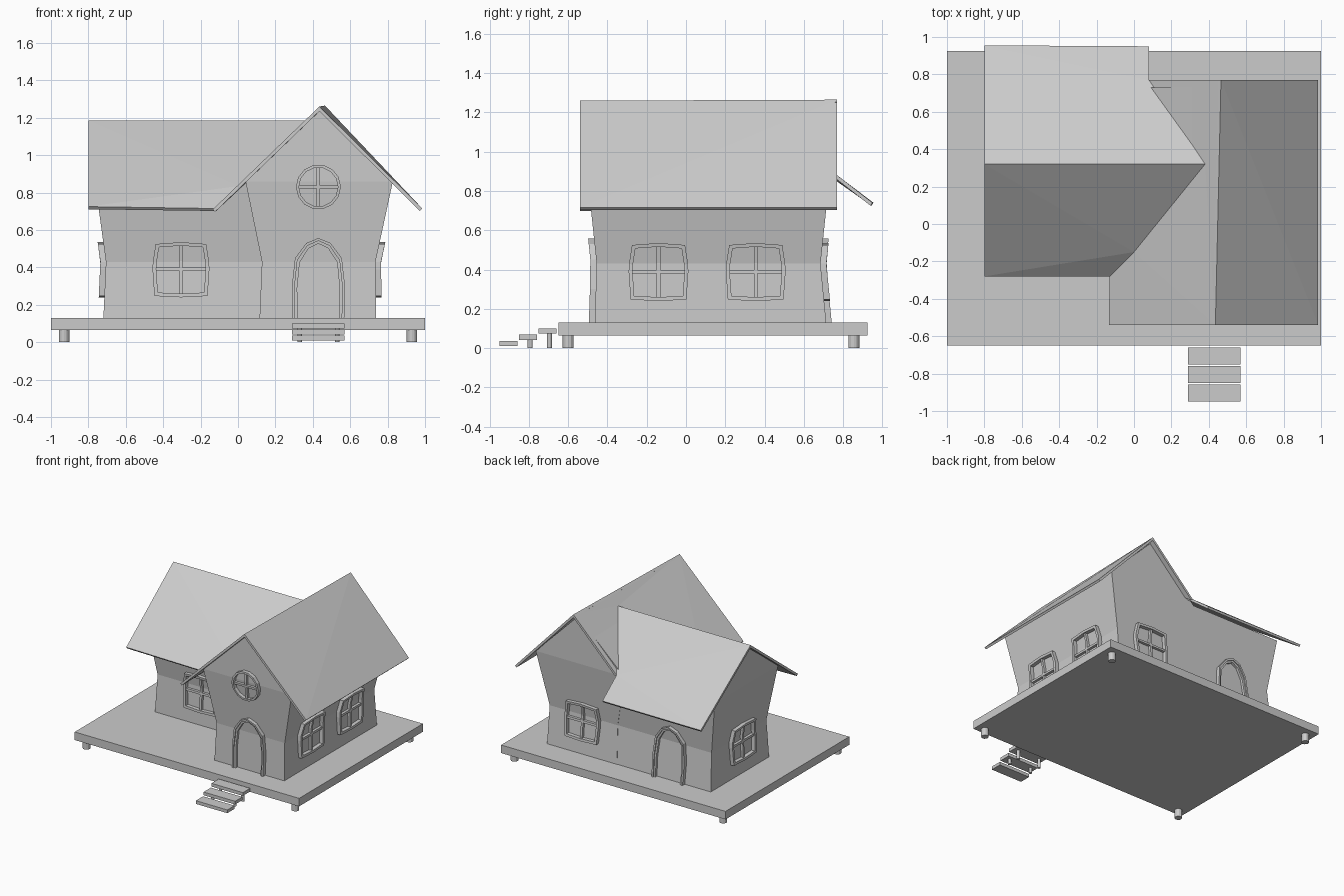
import bpy, bmesh, math
from mathutils import Vector

if "Cube" in bpy.data.objects:
    bpy.data.objects.remove(bpy.data.objects["Cube"], do_unlink=True)

grey = bpy.data.materials.new("plain_grey")
grey.use_nodes = True
COLOUR = (0.6, 0.6, 0.6, 1)
grey.diffuse_color = COLOUR
grey.node_tree.nodes["Principled BSDF"].inputs["Base Color"].default_value = COLOUR


def finish(name, bm):
    bmesh.ops.recalc_face_normals(bm, faces=bm.faces)
    mesh = bpy.data.meshes.new(name)
    bm.to_mesh(mesh)
    bm.free()
    mesh.materials.append(grey)
    obj = bpy.data.objects.new(name, mesh)
    bpy.context.collection.objects.link(obj)
    return obj


def box(name, low, high):
    bm = bmesh.new()
    bmesh.ops.create_cube(bm, size=1)
    for v in bm.verts:
        v.co = [a + (c + 0.5) * (b - a) for a, b, c in zip(low, high, v.co)]
    return finish(name, bm)


def post(name, x, y, radius, top):
    bm = bmesh.new()
    bmesh.ops.create_cone(bm, cap_ends=True, segments=12, radius1=radius,
                          radius2=radius, depth=top)
    bmesh.ops.translate(bm, verts=bm.verts, vec=(x, y, top / 2))
    return finish(name, bm)


# Walls: pinched at the waist, flared at the eaves, closed by a gable
LEVELS = (0.12, 0.43, 0.86)
MAIN = dict(left=(0.115, 0.128, 0.04), right=(0.738, 0.735, 0.828),
            front=(-0.465, -0.455, -0.5), back=(0.715, 0.685, 0.73))
WING = dict(left=(-0.72, -0.706, -0.765), right=(0.3, 0.3, 0.3),
            front=(-0.03, -0.015, -0.08), back=(0.713, 0.683, 0.728))


def walls(name, plan, ridge, first):
    bm = bmesh.new()
    rings = []
    for i, z in enumerate(LEVELS):
        x0, x1, y0, y1 = [plan[k][i] for k in ("left", "right", "front", "back")]
        rings.append([bm.verts.new((x, y, z)) for x, y in
                      ((x0, y0), (x1, y0), (x1, y1), (x0, y1))])
    bm.faces.new(rings[0])
    for low, high in zip(rings, rings[1:]):
        for i in range(4):
            j = (i + 1) % 4
            bm.faces.new((low[i], low[j], high[j], high[i]))
    a, b, c, d = [rings[-1][(first + i) % 4] for i in range(4)]
    r0, r1 = [bm.verts.new(p) for p in ridge]
    for face in ((a, b, r0), (b, c, r1, r0), (c, d, r1), (d, a, r0, r1)):
        bm.faces.new(face)
    return finish(name, bm)


walls("main_walls", MAIN, ((0.435, -0.5, 1.24), (0.45, 0.73, 1.24)), 0)
walls("wing_walls", WING, ((-0.765, 0.32, 1.16), (0.3, 0.32, 1.16)), 3)


# Roof: thin sheets trimmed along the valleys
def sheet(name, points):
    bm = bmesh.new()
    face = bm.faces.new([bm.verts.new(p) for p in points])
    face.normal_update()
    if face.normal.z < 0:
        face.normal_flip()
    bmesh.ops.triangulate(bm, faces=bm.faces)
    obj = finish(name, bm)
    if obj.data.polygons[0].normal.z < 0:
        obj.data.flip_normals()
    solid = obj.modifiers.new("thickness", "SOLIDIFY")
    solid.thickness = 0.018
    solid.offset = -1


ridge_front, ridge_back = (0.435, -0.54, 1.26), (0.465, 0.77, 1.265)
peak = (0.38, 0.32, 1.185)
wing_ridge = (-0.8, 0.32, 1.185)
valley_back, valley_front = (0.08, 0.77, 0.88), (0, -0.15, 0.835)
valley_eave = (-0.13, -0.28, 0.715)
sheet("main_roof_right", [ridge_front, (0.985, -0.54, 0.715),
                          (0.985, 0.77, 0.715), ridge_back])
sheet("main_roof_left", [(-0.135, -0.54, 0.71), ridge_front, ridge_back,
                         valley_back, peak, valley_front, valley_eave])
sheet("wing_roof_front", [(-0.8, -0.28, 0.725), valley_eave, valley_front,
                          peak, wing_ridge])
sheet("wing_roof_back", [wing_ridge, peak, valley_back, (0.08, 0.95, 0.74),
                         (-0.8, 0.955, 0.74)])


# Trim is drawn on a wall as (along, height, depth) and follows its bend
def placer(plan, side, centre):
    offsets = plan[side]
    sign = 1 if side in ("right", "back") else -1

    def place(u, z, depth):
        i = 0 if z < LEVELS[1] else 1
        t = min((z - LEVELS[i]) / (LEVELS[i + 1] - LEVELS[i]), 1)
        out = offsets[i] + t * (offsets[i + 1] - offsets[i]) + sign * depth
        if side in ("left", "right"):
            return Vector((out, centre + u, z))
        return Vector((centre + u, out, z))
    return place


def band(bm, place, outer, inner, depth, closed=True):
    """Raised strip between two matching outlines."""
    loops = []
    for (u, z), (iu, iz) in zip(outer, inner):
        loops.append([bm.verts.new(place(*p)) for p in
                      ((u, z, -0.02), (u, z, depth),
                       (iu, iz, depth), (iu, iz, -0.02))])
    pairs = list(zip(loops, loops[1:]))
    if closed:
        pairs.append((loops[-1], loops[0]))
    else:
        bm.faces.new(loops[0])
        bm.faces.new(loops[-1])
    for a, b in pairs:
        for i in range(4):
            j = (i + 1) % 4
            bm.faces.new((a[i], a[j], b[j], b[i]))


def shrink(points, middle, su, sz):
    return [(u * su, middle + (z - middle) * sz) for u, z in points]


def window(name, place, outline, middle, half_u, half_z, bar=0.009):
    bm = bmesh.new()
    band(bm, place, outline, shrink(outline, middle, 0.87, 0.87), 0.03)
    heights = [middle + half_z * k for k in (-0.9, 0, 0.3, 0.9)]
    band(bm, place, [(-bar, z) for z in heights], [(bar, z) for z in heights],
         0.02, False)
    ends = (-half_u * 0.9, half_u * 0.9)
    band(bm, place, [(u, middle - bar) for u in ends],
         [(u, middle + bar) for u in ends], 0.021, False)
    return finish(name, bm)


MID = 0.39
barrel = [(-0.142, 0.247), (0, 0.24), (0.142, 0.247), (0.152, MID), (0.15, 0.43),
          (0.135, 0.525), (0, 0.535), (-0.135, 0.525), (-0.15, 0.43), (-0.152, MID)]
for name, plan, side, centre in (
        ("wing_front_window", WING, "front", -0.305),
        ("wing_side_window", WING, "left", 0.31),
        ("main_side_window_front", MAIN, "right", -0.14),
        ("main_side_window_back", MAIN, "right", 0.355),
        ("main_back_window", MAIN, "back", 0.43)):
    window(name, placer(plan, side, centre), barrel, MID, 0.15, 0.145)

circle = [(0.12 * math.cos(math.tau * i / 14), 0.83 + 0.12 * math.sin(math.tau * i / 14))
          for i in range(14)]
window("round_gable_window", placer(MAIN, "front", 0.43), circle, 0.83, 0.12, 0.12)

# Arched doors: a raised surround with a thinner inner lip
half = [(-0.138, 0.13), (-0.142, 0.3), (-0.125, 0.45), (-0.065, 0.53)]
arch = half + [(0, 0.557)] + [(-u, z) for u, z in reversed(half)]
for name, plan, side, centre in (("front_door", MAIN, "front", 0.43),
                                 ("back_door", WING, "back", -0.35)):
    place = placer(plan, side, centre)
    lip = shrink(arch, 0.13, 0.9, 0.965)
    bm = bmesh.new()
    band(bm, place, arch, lip, 0.03, False)
    band(bm, place, lip, shrink(arch, 0.13, 0.8, 0.93), 0.02, False)
    finish(name + "_frame", bm)

# Deck on corner posts
box("deck", (-1, -0.65, 0.065), (1, 0.925, 0.13))
for x in (-0.93, 0.93):
    for y in (-0.6, 0.855):
        post("deck_post", x, y, 0.028, 0.07)

# Steps down from the deck
for i, top in enumerate((0.1, 0.068, 0.036)):
    y = -0.66 - 0.099 * i
    box("step", (0.29, y - 0.092, top - 0.026), (0.57, y, top))
    if i < 2:
        for x in (0.33, 0.53):
            post("step_post", x, y - 0.035, 0.012, top - 0.02)
